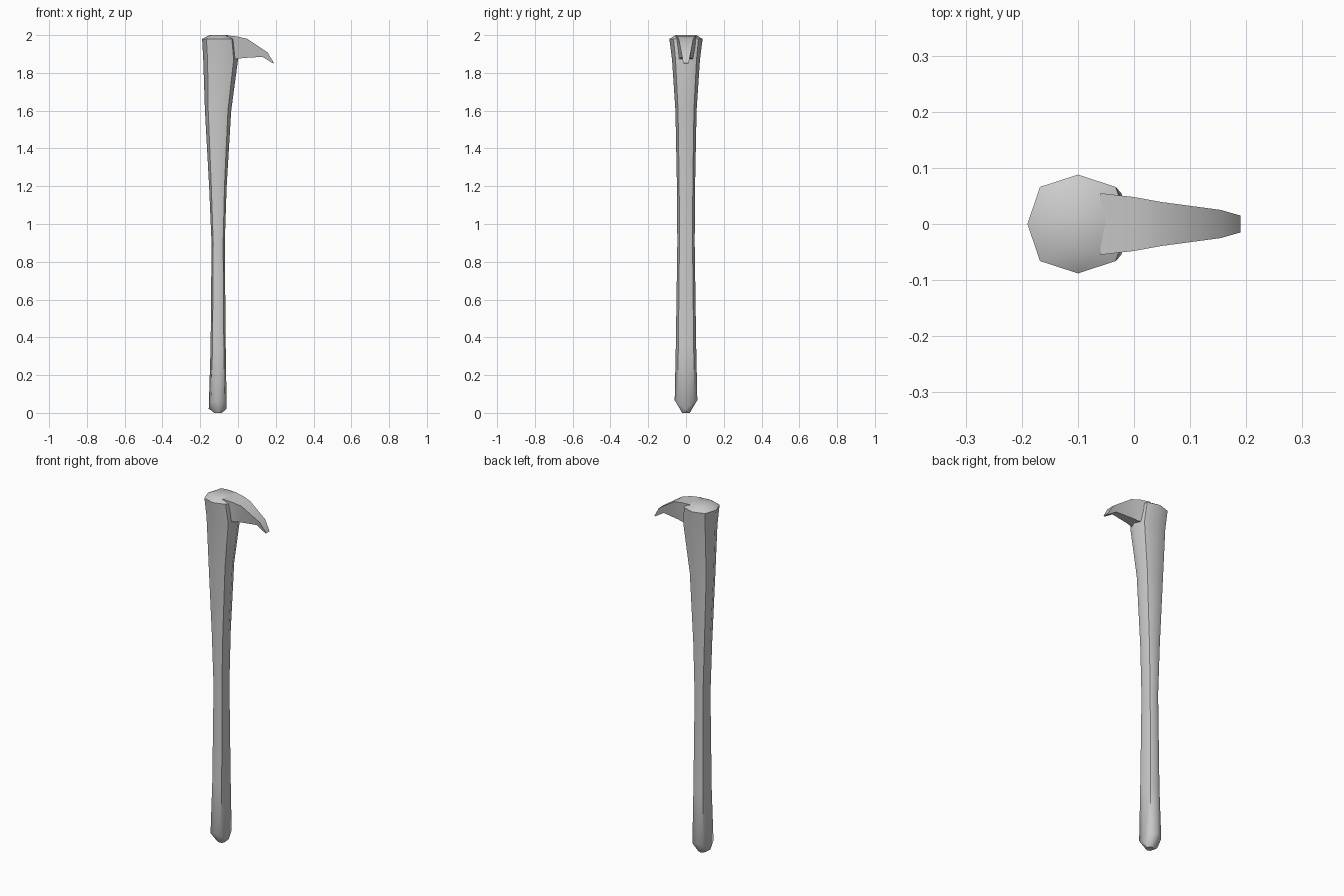
import bpy, bmesh, math

if "Cube" in bpy.data.objects:
    bpy.data.objects.remove(bpy.data.objects["Cube"])


def loft(name, rings, angle):
    """Skin a list of equal-sized vertex rings and cap both ends."""
    bm = bmesh.new()
    loops = [[bm.verts.new(p) for p in ring] for ring in rings]
    n = len(loops[0])
    for a, b in zip(loops, loops[1:]):
        for i in range(n):
            j = (i + 1) % n
            bm.faces.new((a[i], a[j], b[j], b[i]))
    bm.faces.new(loops[0])
    bm.faces.new(loops[-1])
    bmesh.ops.recalc_face_normals(bm, faces=bm.faces[:])
    mesh = bpy.data.meshes.new(name)
    bm.to_mesh(mesh)
    bm.free()
    ob = bpy.data.objects.new(name, mesh)
    bpy.context.collection.objects.link(ob)
    bpy.context.view_layer.objects.active = ob
    ob.select_set(True)
    bpy.ops.object.shade_smooth_by_angle(angle=math.radians(angle))
    ob.select_set(False)
    return ob


def octagon(z, x0, x1, ry, diag=0.75, lift=0.0):
    """Eight-sided ring; lift raises the two side corners."""
    cx, rx = (x0 + x1) / 2, (x1 - x0) / 2
    ring = []
    for i in range(8):
        a = i * math.pi / 4
        k = diag / math.cos(math.pi / 4) if i % 2 else 1
        ring.append((cx + rx * k * math.cos(a), ry * k * math.sin(a),
                     z + lift * abs(math.sin(a))))
    return ring


# Tapered octagonal handle, flaring into the head
loft("handle", [
    octagon(0.0, -0.125, -0.085, 0.02),
    octagon(0.022, -0.155, -0.06, 0.06, lift=0.045),
    octagon(0.35, -0.145, -0.065, 0.054),
    octagon(0.90, -0.14, -0.07, 0.046),
    octagon(1.20, -0.153, -0.06, 0.048),
    octagon(1.60, -0.175, -0.036, 0.056),
    octagon(1.87, -0.184, 0.0, 0.074),
    octagon(1.98, -0.19, -0.01, 0.088),
    octagon(2.0, -0.149, -0.055, 0.055, 0.85),
], 50)


def section(xt, zt, yt, xb, zb, yb):
    """Four-cornered slice of the beak, wide at the top."""
    return [(xt, yt, zt), (xt, -yt, zt), (xb, -yb, zb), (xb, yb, zb)]


# Curved beak-like spike
loft("spike", [
    section(-0.06, 1.999, 0.055, -0.06, 1.87, 0.05),
    section(0.0, 1.992, 0.048, 0.0, 1.875, 0.032),
    section(0.05, 1.98, 0.039, 0.03, 1.879, 0.028),
    section(0.155, 1.91, 0.025, 0.13, 1.885, 0.016),
    section(0.19, 1.853, 0.015, 0.186, 1.85, 0.014),
], 40)
